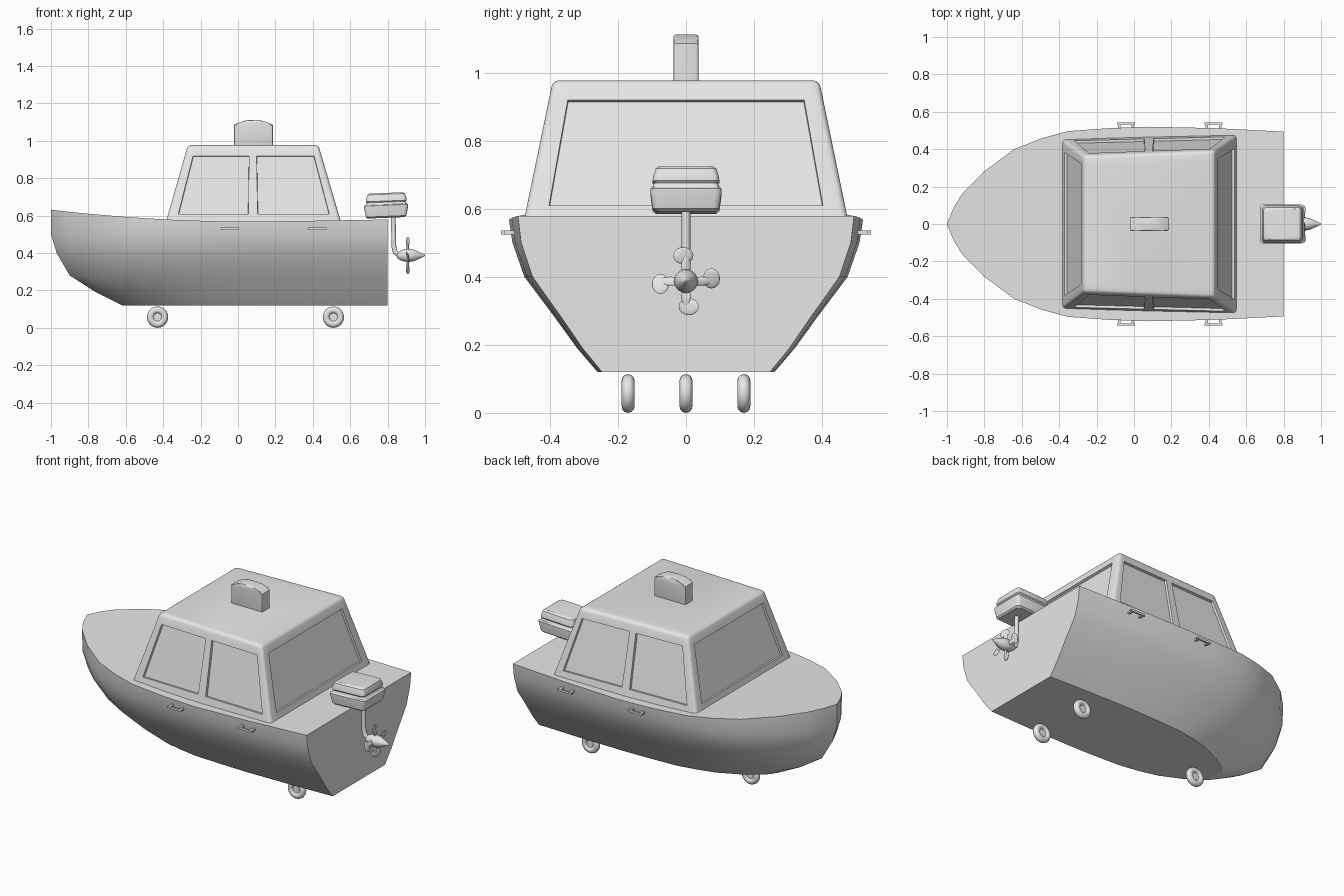
import bpy, bmesh, math
from mathutils import Vector, Matrix

if "Cube" in bpy.data.objects:
    bpy.data.objects.remove(bpy.data.objects["Cube"])

grey = bpy.data.materials.new("light_grey")
grey.use_nodes = True
grey.diffuse_color = (0.8, 0.8, 0.8, 1)
grey.node_tree.nodes["Principled BSDF"].inputs["Base Color"].default_value = (0.8, 0.8, 0.8, 1)


def finish(bm, name, angle=30):
    """Turn a bmesh into a shaded, coloured object."""
    bmesh.ops.recalc_face_normals(bm, faces=bm.faces)
    mesh = bpy.data.meshes.new(name)
    bm.to_mesh(mesh)
    bm.free()
    obj = bpy.data.objects.new(name, mesh)
    bpy.context.scene.collection.objects.link(obj)
    mesh.materials.append(grey)
    bpy.ops.object.select_all(action='DESELECT')
    obj.select_set(True)
    bpy.context.view_layer.objects.active = obj
    bpy.ops.object.shade_smooth_by_angle(angle=math.radians(angle))
    return obj


def loft(rings, caps=True):
    """Skin closed rings of equal length."""
    bm = bmesh.new()
    rows = [[bm.verts.new(p) for p in ring] for ring in rings]
    n = len(rows[0])
    for a, b in zip(rows, rows[1:]):
        for i in range(n):
            bm.faces.new((a[i], a[(i + 1) % n], b[(i + 1) % n], b[i]))
    if caps:
        bm.faces.new(rows[0])
        bm.faces.new(rows[-1])
    return bm, rows


def rounded_rect(cx, hx, hy, z, r, tilt=0.0):
    """Horizontal rounded rectangle ring, optionally rising with x."""
    ring = []
    for k, (sx, sy) in enumerate([(1, 1), (-1, 1), (-1, -1), (1, -1)]):
        for s in range(4):
            a = math.radians(90 * k + 30 * s)
            dx = sx * (hx - r) + r * math.cos(a)
            ring.append((cx + dx, sy * (hy - r) + r * math.sin(a), z + tilt * dx))
    return ring


def lathe_x(profile, steps=20):
    """Rings around the x axis from (x, radius) pairs."""
    return [[(x, r * math.cos(2 * math.pi * i / steps), r * math.sin(2 * math.pi * i / steps))
             for i in range(steps)] for x, r in profile]


# Hull: plan curve stretched along rows of falling height
plan = [(0, 0), (.02, .17), (.045, .31), (.11, .54), (.2, .77), (.28, .88),
        (.36, .955), (.48, .985), (.6, 1), (.8, .985), (1, .95)]
rows = [(None, -1, .52), (.5, -1, .51), (.4, -.97, .475), (.28, -.9, .385),
        (.19, -.76, .32), (.12, -.62, .26)]


def sheer(x):
    return .567 + .064 * max(0, (.1 - x) / 1.1) ** 2 + .012 * max(0, (x - .1) / .7)


stations = []
for u, f in plan:
    side = []
    for z, bow, w in rows:
        x = bow + (.8 - bow) * u
        side.append((x, w * f, sheer(x) if z is None else z))
    stations.append(side + [(x, -y, z) for x, y, z in reversed(side)])
hull, _ = loft(stations, caps=False)
hull.verts.ensure_lookup_table()
hull.faces.new(hull.verts[-len(stations[0]):])
bmesh.ops.remove_doubles(hull, verts=hull.verts, dist=.0005)
finish(hull, "hull")

# Cabin: four tapering walls split into window panes, recessed afterwards
base = [Vector(p) for p in [(-.39, -.457, .55), (.555, -.48, .55), (.555, .48, .55), (-.39, .457, .55)]]
roof = [Vector(p) for p in [(-.268, -.365, .977), (.43, -.392, .977), (.43, .392, .977), (-.268, .365, .977)]]
side_cuts, end_cuts = [0, .06, .47, .525, .945], [0, .07, .93]
cuts = [side_cuts, end_cuts, [0] + [1 - c for c in side_cuts[:0:-1]], end_cuts]
rings = []
for v in (0, .14, .865, 1):
    corner = [b.lerp(t, v) for b, t in zip(base, roof)]
    rings.append([corner[k].lerp(corner[(k + 1) % 4], u) for k in range(4) for u in cuts[k]])
cabin, grid = loft(rings)
starts = [0, 5, 8, 13]
panes, posts = [], []
for a, b in [(1, 2), (3, 4), (6, 7), (9, 10), (11, 12), (14, 15)]:
    wanted = {grid[1][a], grid[1][b], grid[2][a], grid[2][b]}
    panes += [f for f in cabin.faces if set(f.verts) == wanted]
for lo, hi in zip(grid, grid[1:]):
    posts += [cabin.edges.get((lo[s], hi[s])) for s in starts]
top = grid[-1]
posts += [cabin.edges.get((top[i], top[(i + 1) % len(top)])) for i in range(len(top))]
bmesh.ops.recalc_face_normals(cabin, faces=cabin.faces)
bmesh.ops.bevel(cabin, geom=posts, offset=.018, segments=3, profile=.5, affect='EDGES')
bmesh.ops.inset_individual(cabin, faces=panes, thickness=.002, depth=-.014)
finish(cabin, "cabin", 35)

# Roof light: arched slab with softened edges
arch = [(-.022, .96), (.187, .96)]
arch += [(.0825 + .1045 * c, 1.085 + .028 * (1 - c * c)) for c in (1, .8, .5, .2, -.2, -.5, -.8, -1)]
light, _ = loft([[(x, y, z) for x, z in arch] for y in (-.037, .037)])
rim = [e for e in light.edges if abs(e.verts[0].co.y - e.verts[1].co.y) < .001]
bmesh.ops.bevel(light, geom=rim, offset=.008, segments=2, profile=.5, affect='EDGES')
finish(light, "roof_light")

# Grab handles on both sides
for label, sgn in (("right", -1), ("left", 1)):
    for place, x in (("front", -.042), ("rear", .425)):
        bm = bmesh.new()
        for cx, cy, sx, sy in [(0, .538, .096, .01), (-.036, .52, .014, .04), (.036, .52, .014, .04)]:
            m = Matrix.Translation((x + cx, sgn * cy, .53)) @ Matrix.Diagonal((sx, sy, .012, 1))
            bmesh.ops.create_cube(bm, size=1, matrix=m)
        finish(bm, f"{label}_{place}_handle")

# Wheels: one in front, two behind, each a tyre with a hub
for label, x, y in (("front", -.43, 0), ("rear_right", .51, -.17), ("rear_left", .51, .17)):
    tyre = []
    for i in range(25):
        a = 2 * math.pi * i / 24
        tyre.append([(x + (.038 + .019 * math.cos(b)) * math.cos(a), y + .019 * math.sin(b),
                      .057 + (.038 + .019 * math.cos(b)) * math.sin(a))
                     for b in [2 * math.pi * j / 12 for j in range(12)]])
    bm, _ = loft(tyre, caps=False)
    bmesh.ops.remove_doubles(bm, verts=bm.verts, dist=.0001)
    finish(bm, label + "_tyre", 60)
    hub = bmesh.new()
    bmesh.ops.create_cone(hub, cap_ends=True, segments=20, radius1=.026, radius2=.026, depth=.018,
                          matrix=Matrix.Translation((x, y, .057)) @ Matrix.Rotation(math.pi / 2, 4, 'X'))
    finish(hub, label + "_hub")

# Outboard motor casing: stacked rounded rectangles with a groove under the cap
levels = [(.588, .1, .088), (.596, .108, .098), (.645, .118, .105), (.655, .118, .105), (.66, .11, .098),
          (.672, .104, .094), (.678, .108, .098), (.69, .108, .097), (.714, .1, .089), (.721, .09, .08)]
motor, _ = loft([rounded_rect(.792, hx, hy, z, .018, .04) for z, hx, hy in levels])
finish(motor, "motor_casing")

# Drive leg: a bent tube
curve = bpy.data.curves.new("drive_leg", 'CURVE')
curve.dimensions = '3D'
curve.bevel_depth = .013
curve.bevel_resolution = 3
curve.use_fill_caps = True
path = [(.83, .61), (.832, .5), (.834, .43), (.84, .405), (.856, .39), (.89, .387)]
spline = curve.splines.new('POLY')
spline.points.add(len(path) - 1)
for point, (x, z) in zip(spline.points, path):
    point.co = (x, 0, z, 1)
spline.use_smooth = True
curve.materials.append(grey)
bpy.context.scene.collection.objects.link(bpy.data.objects.new("drive_leg", curve))

# Propeller hub
prop_z = .387
hub, _ = loft(lathe_x([(.85, .012), (.865, .024), (.89, .033), (.915, .035), (.94, .031),
                       (.965, .02), (.985, .01), (1, .003)]))
bmesh.ops.translate(hub, verts=hub.verts, vec=(0, 0, prop_z))
finish(hub, "propeller_hub", 50)

# Propeller blades: one rounded, twisted paddle repeated around the hub
blades = bmesh.new()
for k in range(4):
    spin = Matrix.Translation((.908, 0, prop_z)) @ Matrix.Rotation(k * math.pi / 2, 4, 'X')
    for off, z, wide, tall in ((0, .045, .014, .03), (-.008, .075, .031, .025)):
        m = spin @ Matrix.Translation((0, off, z)) @ Matrix.Rotation(.3, 4, 'Z')
        bmesh.ops.create_uvsphere(blades, u_segments=14, v_segments=8, radius=1,
                                  matrix=m @ Matrix.Diagonal((.005, wide, tall, 1)))
finish(blades, "propeller_blades", 60)
